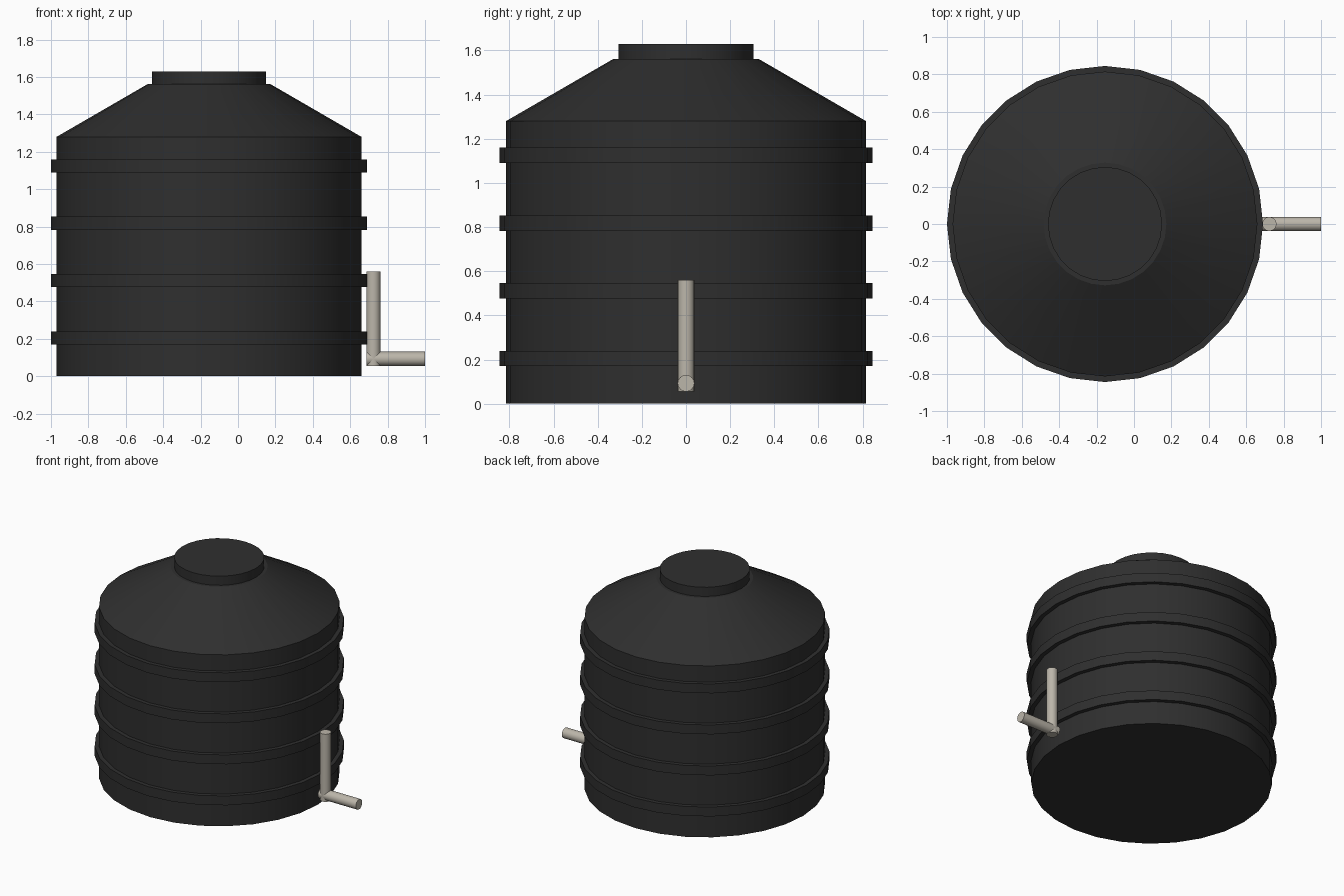
import bpy, bmesh, math
from mathutils import Matrix

cube = bpy.data.objects.get("Cube")
if cube:
    bpy.data.objects.remove(cube, do_unlink=True)

TANK_X = -0.155
SIDES = 28


def make_material(name, rgb):
    mat = bpy.data.materials.new(name)
    mat.use_nodes = True
    mat.diffuse_color = (*rgb, 1)
    mat.node_tree.nodes["Principled BSDF"].inputs["Base Color"].default_value = (*rgb, 1)
    return mat


black = make_material("black plastic", (0.028, 0.028, 0.028))
beige = make_material("beige pipe", (0.50, 0.465, 0.40))


def finish(name, bm, mat):
    bmesh.ops.recalc_face_normals(bm, faces=bm.faces)
    mesh = bpy.data.meshes.new(name)
    bm.to_mesh(mesh)
    bm.free()
    mesh.materials.append(mat)
    obj = bpy.data.objects.new(name, mesh)
    bpy.context.collection.objects.link(obj)
    bpy.ops.object.select_all(action='DESELECT')
    obj.select_set(True)
    bpy.context.view_layer.objects.active = obj
    bpy.ops.object.shade_smooth_by_angle(angle=math.radians(25))
    return obj


def lathe(name, profile, mat, closed=False):
    """Turn a (radius, height) profile around the tank axis."""
    bm = bmesh.new()
    rings = []
    for r, z in profile:
        rings.append([bm.verts.new((r * math.cos(math.tau * i / SIDES),
                                    r * math.sin(math.tau * i / SIDES), z))
                      for i in range(SIDES)])
    pairs = list(zip(rings, rings[1:]))
    if closed:
        pairs.append((rings[-1], rings[0]))
    else:
        bm.faces.new(rings[0])
        bm.faces.new(rings[-1])
    for a, b in pairs:
        for i in range(SIDES):
            j = (i + 1) % SIDES
            bm.faces.new((a[i], a[j], b[j], b[i]))
    obj = finish(name, bm, mat)
    obj.location.x = TANK_X
    return obj


def pipe(name, length, centre, rotation):
    bm = bmesh.new()
    bmesh.ops.create_cone(bm, cap_ends=True, segments=16, radius1=0.038,
                          radius2=0.038, depth=length,
                          matrix=Matrix.Translation(centre) @ rotation)
    return finish(name, bm, beige)


# Tank wall, sloping shoulder and lid
lathe("tank_body", [(0.815, 0), (0.815, 1.28)], black)
lathe("tank_shoulder", [(0.815, 1.28), (0.328, 1.562)], black)
lathe("tank_lid", [(0.305, 1.55), (0.305, 1.63)], black)

# Raised hoops around the wall
for n in range(4):
    low = 0.17 + n * 0.3065
    lathe(f"hoop_{n + 1}", [(0.80, low), (0.845, low),
                            (0.845, low + 0.07), (0.80, low + 0.07)], black, closed=True)

# Outlet pipes
pipe("upright_pipe", 0.505, (0.724, 0, 0.3075), Matrix.Identity(4))
pipe("outlet_pipe", 0.314, (0.843, 0, 0.093), Matrix.Rotation(math.pi / 2, 4, 'Y'))
